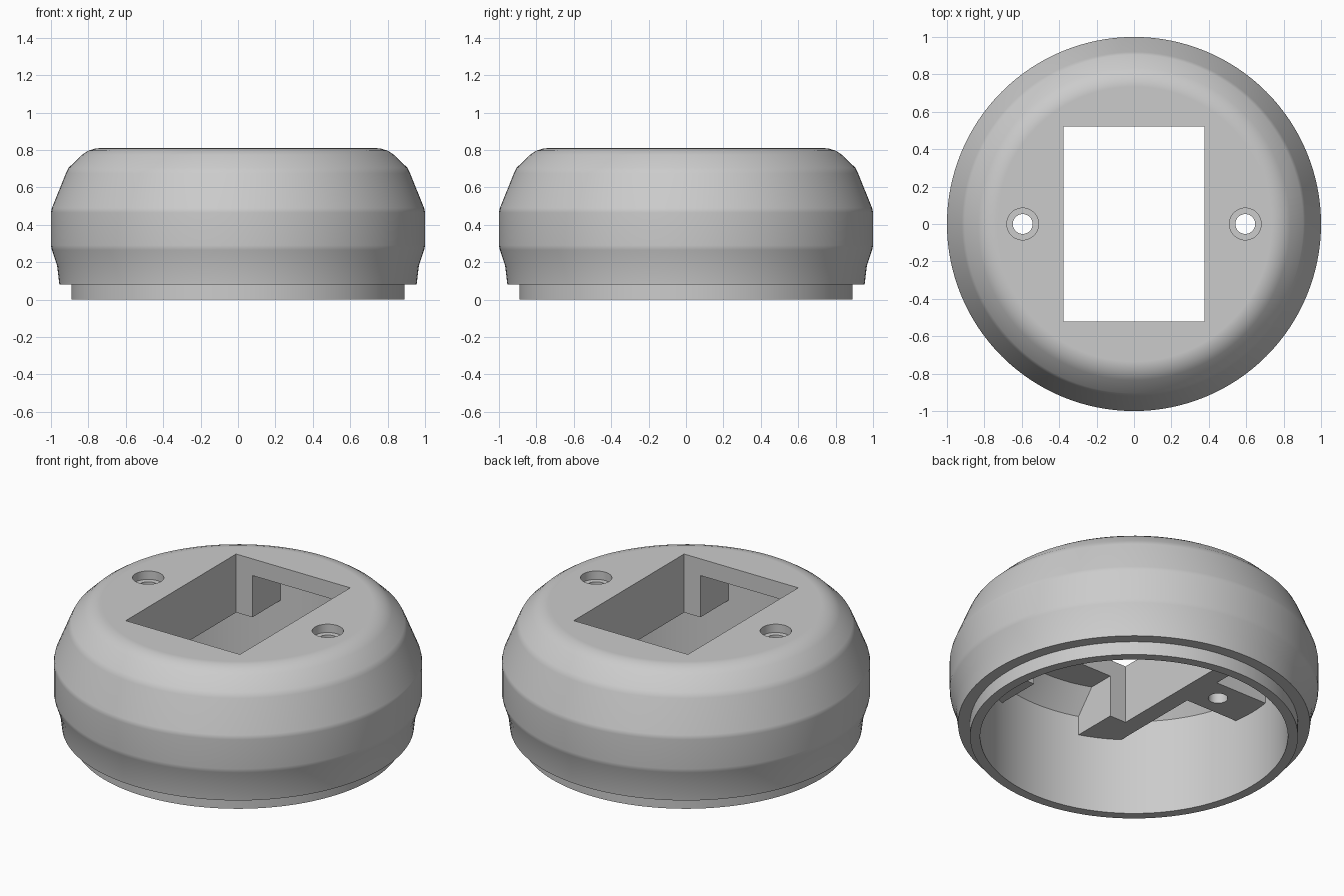
import bpy
import bmesh
import math
from mathutils import Matrix

if "Cube" in bpy.data.objects:
    bpy.data.objects.remove(bpy.data.objects["Cube"], do_unlink=True)

SEGMENTS = 128
TOP = 0.81
grey = bpy.data.materials.new("plain grey")
grey.use_nodes = True
colour = (0.6, 0.6, 0.6, 1)
grey.diffuse_color = colour
grey.node_tree.nodes["Principled BSDF"].inputs["Base Color"].default_value = colour


def finish(name, bm):
    bmesh.ops.recalc_face_normals(bm, faces=bm.faces)
    mesh = bpy.data.meshes.new(name)
    bm.to_mesh(mesh)
    bm.free()
    obj = bpy.data.objects.new(name, mesh)
    bpy.context.collection.objects.link(obj)
    mesh.materials.append(grey)
    return obj


def lathe(name, profile):
    """Closed solid of revolution; the profile runs from bottom to top."""
    bm = bmesh.new()
    rings = []
    for r, z in profile:
        rings.append([bm.verts.new((r * math.cos(a), r * math.sin(a), z))
                      for a in (math.tau * i / SEGMENTS for i in range(SEGMENTS))])
    for low, high in zip(rings, rings[1:]):
        for i in range(SEGMENTS):
            j = (i + 1) % SEGMENTS
            bm.faces.new((low[i], low[j], high[j], high[i]))
    bm.faces.new(rings[0])
    bm.faces.new(rings[-1])
    return finish(name, bm)


def box(name, x, y, z):
    bm = bmesh.new()
    bmesh.ops.create_cube(bm, size=1)
    for v in bm.verts:
        v.co = [lo + (c + 0.5) * (hi - lo) for c, (lo, hi) in zip(v.co, (x, y, z))]
    return finish(name, bm)


def rod(name, x, radius, bottom, top):
    bm = bmesh.new()
    bmesh.ops.create_cone(bm, cap_ends=True, segments=48, radius1=radius, radius2=radius,
                          depth=top - bottom,
                          matrix=Matrix.Translation((x, 0, (top + bottom) / 2)))
    return finish(name, bm)


def cut(target, cutter):
    """Subtract the cutter from the target and throw the cutter away."""
    mod = target.modifiers.new("cut", "BOOLEAN")
    mod.operation = "DIFFERENCE"
    mod.solver = "EXACT"
    mod.object = cutter
    bpy.context.view_layer.objects.active = target
    bpy.ops.object.modifier_apply(modifier=mod.name)
    bpy.data.objects.remove(cutter, do_unlink=True)


# Rounded outer body with a stepped lip at the bottom
housing = lathe("housing", [
    (0.89, 0), (0.89, 0.08), (0.955, 0.08), (0.967, 0.18), (0.995, 0.265), (1, 0.29),
    (1, 0.465), (0.995, 0.49), (0.92, 0.675), (0.905, 0.705), (0.835, 0.773),
    (0.80, 0.796), (0.765, 0.807), (0.735, TOP)])

# Inner hollow, leaving the frame walls and screw bosses standing
hollow = lathe("hollow", [(0.835, -0.1), (0.835, 0.575), (0.73, 0.71)])
for side in (-1, 1):
    wall_x = sorted((side * 0.27, side * 0.482))
    boss_x = sorted((side * 0.43, side * 0.95))
    cut(hollow, box("frame_wall", wall_x, (-0.95, 0.95), (0.46, 0.9)))
    cut(hollow, box("screw_boss", boss_x, (-0.125, 0.125), (0.46, 0.9)))
cut(housing, hollow)

# Rectangular window and counterbored screw holes
cut(housing, box("window", (-0.378, 0.378), (-0.522, 0.522), (0.2, 1)))
for side in (-1, 1):
    cut(housing, rod("screw_hole", side * 0.595, 0.053, 0.3, 1))
    cut(housing, rod("counterbore", side * 0.595, 0.085, TOP - 0.05, 1))

# Smooth curved walls with crisp edges
bpy.ops.object.select_all(action="DESELECT")
housing.select_set(True)
bpy.context.view_layer.objects.active = housing
bpy.ops.object.shade_smooth_by_angle(angle=math.radians(30))
weighted = housing.modifiers.new("weighted normals", "WEIGHTED_NORMAL")
weighted.keep_sharp = True
